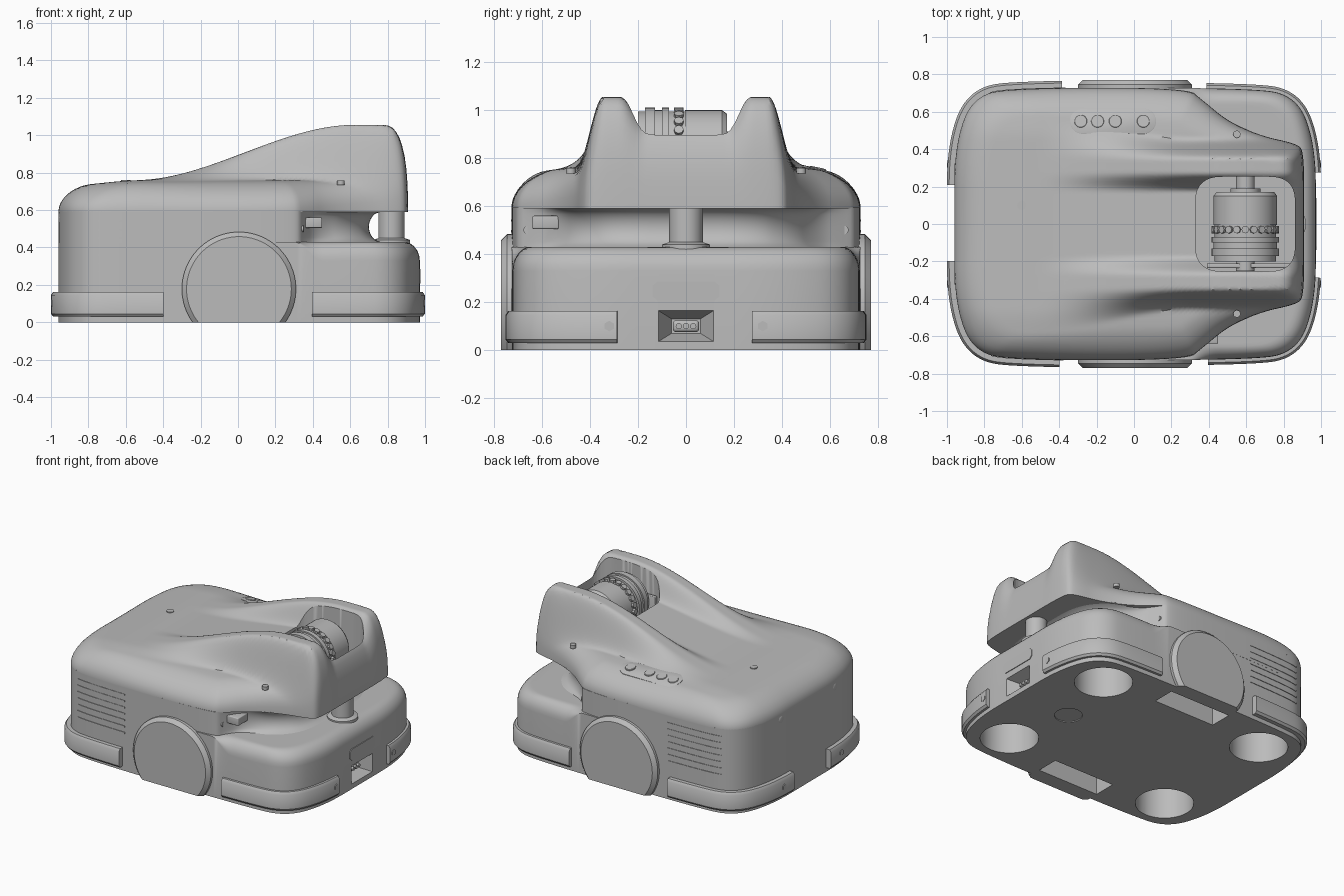
import bpy, bmesh, math
from mathutils import Vector

if "Cube" in bpy.data.objects:
    bpy.data.objects.remove(bpy.data.objects["Cube"])

grey = bpy.data.materials.new("plain grey")
grey.use_nodes = True
grey.diffuse_color = (0.5, 0.5, 0.5, 1)
grey.node_tree.nodes["Principled BSDF"].inputs["Base Color"].default_value = (0.5, 0.5, 0.5, 1)


def finish(name, bm):
    bmesh.ops.recalc_face_normals(bm, faces=bm.faces)
    me = bpy.data.meshes.new(name)
    bm.to_mesh(me)
    bm.free()
    me.materials.append(grey)
    ob = bpy.data.objects.new(name, me)
    bpy.context.collection.objects.link(ob)
    smooth(ob)
    return ob


def smooth(ob):
    bpy.ops.object.select_all(action="DESELECT")
    ob.select_set(True)
    bpy.context.view_layer.objects.active = ob
    bpy.ops.object.shade_smooth_by_angle(angle=math.radians(35))


def loft(name, rings):
    bm = bmesh.new()
    rows = [[bm.verts.new(p) for p in ring] for ring in rings]
    n = len(rows[0])
    for a, b in zip(rows, rows[1:]):
        for i in range(n):
            j = (i + 1) % n
            bm.faces.new((a[i], a[j], b[j], b[i]))
    bm.faces.new(rows[0])
    bm.faces.new(rows[-1])
    return finish(name, bm)


def outline(half, count=320):
    """Mirror half a plan across y, round its corners and space it evenly."""
    pts = [Vector(p) for p in half]
    pts += [Vector((p.x, -p.y)) for p in reversed(pts[1:-1])]
    for _ in range(4):
        pts = [q for a, b in zip(pts, pts[1:] + pts[:1]) for q in (a.lerp(b, .25), a.lerp(b, .75))]
    pts.append(pts[0])
    total = sum((b - a).length for a, b in zip(pts, pts[1:]))
    out, run, k = [], 0, 0
    for i in range(count):
        target = total * i / count
        while run + (pts[k + 1] - pts[k]).length < target:
            run += (pts[k + 1] - pts[k]).length
            k += 1
        out.append(pts[k].lerp(pts[k + 1], (target - run) / (pts[k + 1] - pts[k]).length))
    return out


def ramp(a, b, x):
    t = min(1, max(0, (x - a) / (b - a)))
    return t * t * (3 - 2 * t)


def box(name, lo, hi, bevel=0):
    bm = bmesh.new()
    bmesh.ops.create_cube(bm, size=1)
    for v in bm.verts:
        v.co = [l + (c + .5) * (h - l) for c, l, h in zip(v.co, lo, hi)]
    if bevel:
        bmesh.ops.bevel(bm, geom=bm.edges[:], offset=bevel, segments=3, affect="EDGES", profile=.5)
    return finish(name, bm)


def lathe(name, centre, axis, profile, n=40):
    """Turn (radius, distance) pairs about an axis through centre."""
    rot = Vector((0, 0, 1)).rotation_difference(Vector(axis))
    rings = [[rot @ Vector((r * math.cos(2 * math.pi * i / n), r * math.sin(2 * math.pi * i / n), h))
              + Vector(centre) for i in range(n)] for r, h in profile]
    return loft(name, rings)


def cut(ob, cutter):
    cutter.hide_render = True
    mod = ob.modifiers.new("cut", "BOOLEAN")
    mod.operation, mod.solver, mod.object = "DIFFERENCE", "EXACT", cutter
    bpy.context.view_layer.objects.active = ob
    bpy.ops.object.modifier_apply(modifier=mod.name)
    bpy.data.objects.remove(cutter)
    smooth(ob)


# Plans of the three body layers
rear = [(-.6, .728), (-.86, .69), (-.96, .42), (-.96, 0)]
body_plan = outline([(.972, 0), (.972, .42), (.87, .69), (.6, .728)] + rear)
hood_plan = outline([(.91, 0), (.91, .39), (.87, .43), (.68, .47), (.5, .55), (.37, .66), (.28, .728)] + rear)
waist_plan = outline([(.7, 0), (.7, .28), (.6, .43), (.42, .54), (.35, .66), (.31, .728)] + rear)


def hood_top(x, y):
    y = abs(y)
    rise = .295 * ramp(-.55, .62, x)
    valley = .42 + .21 * ramp(.3, .85, x)
    outer = .46 + .1 * ramp(.3, -.4, x)
    across = (1 - ramp(.345, outer, y)) * (valley + (1 - valley) * ramp(.17, .275, y))
    return .76 - .035 * ramp(-.5, -1, x) - .025 * ramp(.45, .72, y) + rise * across


def hood_z(p, inset):
    x, y = p
    r, n = .18 - .04 * ramp(.2, .8, x), 2 + .6 * ramp(.2, .8, x)
    f = (1 - max(0, 1 - inset / r) ** n) ** (1 / n)
    return .59 + (hood_top(x, y) - .59) * f


def base_z(p, inset):
    r = .09
    drop = .1 * ramp(.3, .45, p[0])
    return .43 - drop * (1 - math.sqrt(1 - max(0, 1 - inset / r) ** 2))


def shell(name, plan, bottom, height):
    steps = [0, .003, .01, .02, .035, .05, .07, .09, .115, .14, .17]
    steps += [.17 + .81 * i / 36 for i in range(1, 37)]
    rings = [[(p.x, p.y, bottom) for p in plan]]
    for t in steps:
        ring = []
        for p in plan:
            q = p * (1 - t)
            ring.append((q.x, q.y, max(bottom + .005, height(q, t * p.length))))
        rings.append(ring)
    return loft(name, rings)


base = shell("base_shell", body_plan, 0, base_z)
hood = shell("hood", hood_plan, .59, hood_z)

# Waist, hollowed between the base and the hood
rings = []
for i in range(13):
    h = i / 6 - 1
    flare = .11 * (1 - math.sqrt(1 - h * h))
    rings.append([(p.x * (1 + flare * ramp(.32, .6, p.x)), p.y * (1 + flare * ramp(.32, .6, p.x)),
                   .51 + .085 * h) for p in waist_plan])
loft("waist", rings)

# Openings in the base: caster wells, wheel slots, charging recess, underside disc
for sx in (-1, 1):
    for sy in (-1, 1):
        cut(base, lathe("caster_cutter", (.65 * sx, .47 * sy, 0), (0, 0, 1), [(.188, -.1), (.188, .22)]))
for s in (-1, 1):
    cut(base, box("slot_cutter", (-.24, min(.5 * s, .9 * s), -.1), (.24, max(.5 * s, .9 * s), .26)))
rings = [[(x, sy * w, .1 + sz * h) for sy, sz in ((-1, -1), (1, -1), (1, 1), (-1, 1))]
         for x, w, h in ((.87, .06, .03), (1.0, .13, .074))]
cut(base, loft("port_cutter", rings))
cut(base, lathe("disc_cutter", (.55, 0, 0), (0, 0, 1), [(.09, -.05), (.09, .006)]))

# Open bay for the drum
bay = outline([(.86, 0), (.86, .25), (.6, .255), (.33, .25), (.33, 0)], 80)
cut(hood, loft("bay_cutter", [[(p.x, p.y, z) for p in bay] for z in (.63, 1.3)]))


# Bands that follow the body plan
def band(name, keep, section):
    n = len(body_plan)
    flags = [keep(p) for p in body_plan]
    start = next(i for i in range(n) if flags[i] and not flags[i - 1])
    rings = []
    for i in range(start, start + n):
        if not flags[i % n]:
            break
        t = body_plan[(i + 1) % n] - body_plan[(i - 1) % n]
        out = Vector((t.y, -t.x)).normalized()
        p = body_plan[i % n]
        rings.append([(p.x + out.x * o, p.y + out.y * o, z) for o, z in section])
    return loft(name, rings)


for sx, end, inner, d in ((-1, "rear", .19, .04), (1, "front", .27, .028)):
    bumper = [(-.02, .03), (d - .012, .03), (d, .045), (d, .145), (d - .012, .163), (-.02, .163)]
    for sy, side in ((-1, "right"), (1, "left")):
        band(f"{end}_{side}_bumper", lambda p: p.x * sx > .38 and p.y * sy > inner, bumper)
        lathe(f"{end}_{side}_bumper_bolt", (sx * .98, sy * .32, .1), (sx, 0, 0),
              [(.022, 0), (.022, .02)], 6)

# Side vents
for sy, side in ((-1, "right"), (1, "left")):
    for k in range(7):
        z = .27 + .045 * k
        band(f"{side}_vent", lambda p: -.78 < p.x < -.36 and p.y * sy > .3,
             [(-.01, z - .005), (.004, z - .005), (.004, z + .005), (-.01, z + .005)])

# Wheel covers, flat along the ground
for s, side in ((-1, "right"), (1, "left")):
    rings = []
    for r, y in ((.305, .66), (.305, .745), (.28, .77)):
        a0 = math.asin(.178 / r)
        rings.append([(.005 + r * math.cos(a), s * y, .178 + r * math.sin(a))
                      for a in (-a0 + (math.pi + 2 * a0) * i / 60 for i in range(61))])
    loft(f"{side}_wheel_cover", rings)

# Drum on its shaft
lathe("drum", (.595, 0, .83), (0, 1, 0), [
    (.05, -.25), (.05, -.2), (.165, -.2), (.165, -.17), (.18, -.17), (.18, -.13), (.17, -.13), (.17, -.1),
    (.18, -.1), (.18, -.07), (.165, -.07), (.165, -.005), (.17, -.005), (.17, .15), (.155, .17),
    (.08, .17), (.08, .19), (.05, .19), (.05, .26)], 48)
for k in range(24):
    a = 2 * math.pi * k / 24
    lathe("drum_tooth", (.595 + .155 * math.cos(a), -.03, .83 + .155 * math.sin(a)),
          (math.cos(a), 0, math.sin(a)), [(.02, 0), (.02, .026)], 8)
box("drum_bracket", (.39, -.235, .63), (.85, -.21, .87), .005)

# Post and sensor in the gap under the hood
lathe("post", (.82, 0, .42), (0, 0, 1), [(.1, 0), (.1, .02), (.07, .03), (.07, .18)])
box("gap_sensor", (.345, -.64, .505), (.45, -.53, .56), .006)
for s in (-1, 1):
    lathe("gap_bolt", (.33, .66 * s, .5), (1, 0, 0), [(.018, 0), (.018, .02)], 12)

# Control panel and buttons laid on the shoulder
def on_shoulder(name, x0, x1, r, lift):
    rings = []
    for grow, dz in ((1, -.02), (1, lift - .002), (.94, lift)):
        ring = []
        for i in range(32):
            a = math.pi * (i + .5) / 16
            x = (x1 if i < 16 else x0) + grow * r * math.sin(a)
            y = .55 + grow * r * math.cos(a)
            ring.append((x, y, hood_z((x, y), .728 - y) + dz))
        rings.append(ring)
    loft(name, rings)


on_shoulder("control_panel", -.275, .05, .068, .004)
for x in (-.285, -.195, -.1, .05):
    on_shoulder("button", x, x, .034, .009)

# Small fittings on the hood and rear
for s in (-1, 1):
    lathe("hood_bolt", (.55, .48 * s, .735), (0, 0, 1), [(.02, 0), (.02, .024)], 12)
    lathe("rear_light", (-.93, .3 * s, .56), (-1, 0, 0), [(.028, 0), (.028, .025), (.02, .03)], 16)
lathe("top_mark", (-.6, .1, .74), (0, 0, 1), [(.025, 0), (.025, .022)], 16)

# Front plate and charging contacts
plate = [(-.14, .225), (-.12, .207), (.12, .207), (.14, .225), (.14, .268), (.12, .285), (-.12, .285), (-.14, .268)]
loft("front_plate", [[(x, y, z) for y, z in plate] for x in (.96, .977)])
box("charging_socket", (.86, -.055, .075), (.915, .055, .125), .015)
for y in (-.03, 0, .03):
    lathe("charging_contact", (.9, y, .1), (1, 0, 0), [(.013, 0), (.013, .03)], 12)
